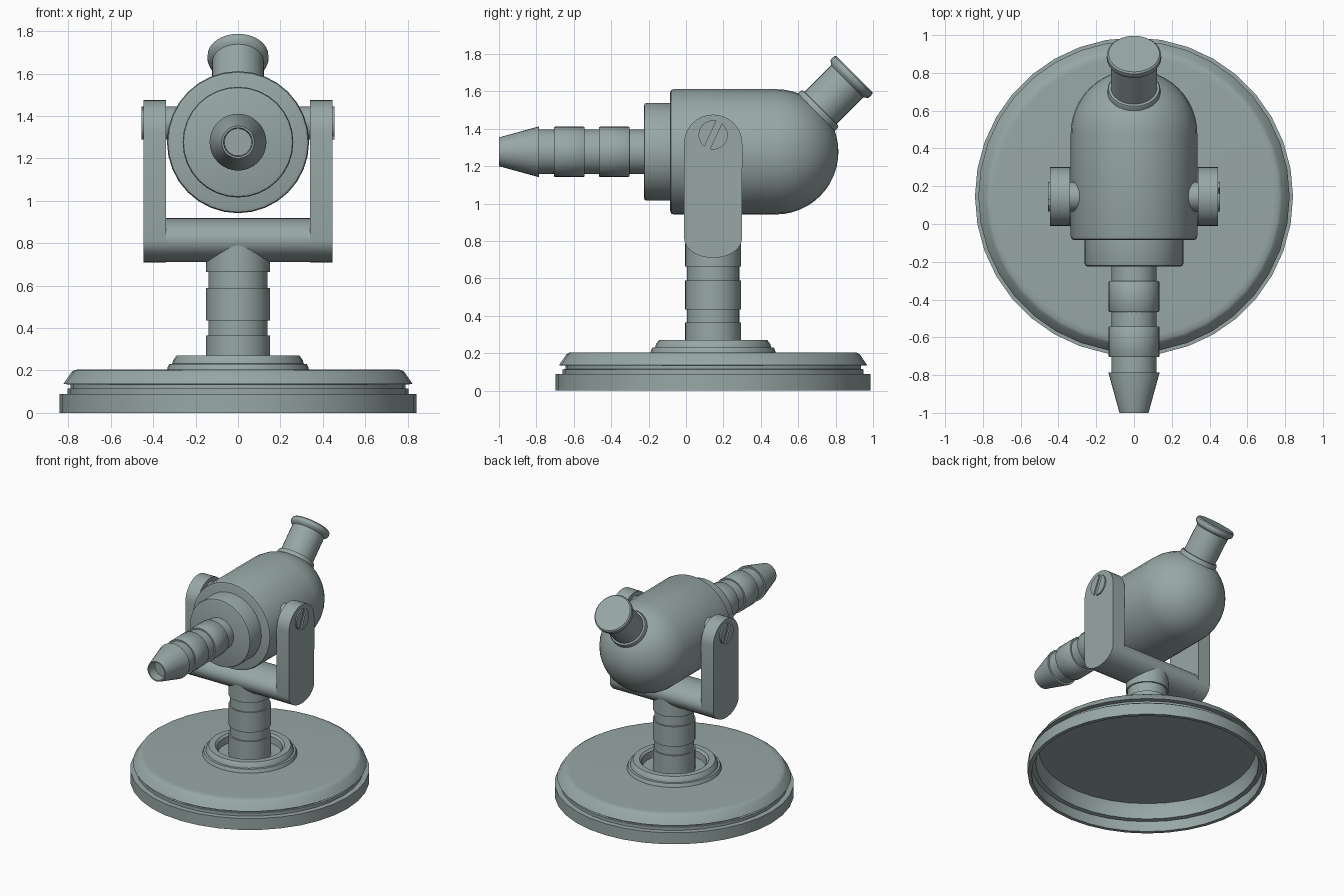
import bpy, bmesh
from math import sin, cos, pi, radians, acos
from mathutils import Vector

if "Cube" in bpy.data.objects:
    bpy.data.objects.remove(bpy.data.objects["Cube"])

YC = 0.145      # y of the stand axis
ZC = 1.277      # height of the barrel axis

# Grey-green painted metal
PAINT = bpy.data.materials.new("grey_green_paint")
PAINT.diffuse_color = (0.31, 0.39, 0.38, 1)
PAINT.use_nodes = True
PAINT.node_tree.nodes["Principled BSDF"].inputs["Base Color"].default_value = PAINT.diffuse_color


def finish(name, bm, angle=38):
    bmesh.ops.remove_doubles(bm, verts=bm.verts, dist=1e-5)
    bmesh.ops.recalc_face_normals(bm, faces=bm.faces)
    me = bpy.data.meshes.new(name)
    bm.to_mesh(me)
    bm.free()
    me.materials.append(PAINT)
    ob = bpy.data.objects.new(name, me)
    bpy.context.collection.objects.link(ob)
    bpy.ops.object.select_all(action='DESELECT')
    ob.select_set(True)
    bpy.context.view_layer.objects.active = ob
    bpy.ops.object.shade_smooth_by_angle(angle=radians(angle))
    return ob


def lathe(name, profile, origin, axis=(0, 0, 1), sides=32, closed=False):
    """Spin (radius, distance along axis) points around the axis."""
    q = Vector(axis).to_track_quat('Z', 'Y')
    bm = bmesh.new()
    rings = []
    for r, t in profile:
        rings.append([bm.verts.new(Vector(origin) + q @ Vector(
            (r * cos(2 * pi * i / sides), r * sin(2 * pi * i / sides), t)))
            for i in range(sides)])
    if closed:
        rings.append(rings[0])
    for a, b in zip(rings, rings[1:]):
        for i in range(sides):
            j = (i + 1) % sides
            bm.faces.new((a[i], a[j], b[j], b[i]))
    return finish(name, bm)


def prism(name, outline, x0, x1):
    """Extrude a (y, z) outline from x0 to x1."""
    bm = bmesh.new()
    face = bm.faces.new([bm.verts.new((x0, y, z)) for y, z in outline])
    new = bmesh.ops.extrude_face_region(bm, geom=[face])['geom']
    bmesh.ops.translate(bm, vec=(x1 - x0, 0, 0),
                        verts=[v for v in new if isinstance(v, bmesh.types.BMVert)])
    return finish(name, bm)


def arc(cy, cz, ry, rz, a0, a1, n):
    return [(cy + ry * cos(a0 + (a1 - a0) * i / n), cz + rz * sin(a0 + (a1 - a0) * i / n))
            for i in range(n + 1)]


# Base: hollow dished plate with stepped rim
lathe("base_plate", [
    (0, 0.205), (0.74, 0.205), (0.77, 0.203), (0.785, 0.193), (0.824, 0.136), (0.79, 0.134),
    (0.79, 0.115), (0.804, 0.114), (0.804, 0.09), (0.842, 0.089), (0.842, 0), (0.815, 0),
    (0.815, 0.08), (0.785, 0.085), (0.78, 0.16), (0.765, 0.198), (0, 0.198)],
    (0, YC, 0), sides=36)

# Raised collar around the post
lathe("base_collar", [
    (0.335, 0.203), (0.33, 0.22), (0.325, 0.23), (0.31, 0.232), (0.305, 0.25), (0.29, 0.27),
    (0.245, 0.27), (0.23, 0.255), (0.225, 0.203)], (0, YC, 0), closed=True)

# Ribbed post
lathe("post", [
    (0, 0.2), (0.15, 0.2), (0.15, 0.365), (0.14, 0.365), (0.14, 0.435), (0.15, 0.435),
    (0.15, 0.59), (0.14, 0.59), (0.14, 0.665), (0.15, 0.665), (0.15, 0.8), (0, 0.8)],
    (0, YC, 0))

# Yoke: oval crossbar and two round-ended arms
prism("yoke_crossbar", arc(YC, 0.815, 0.155, 0.104, 0, 2 * pi * 31 / 32, 31), -0.36, 0.36)
arm = arc(YC, 1.32, 0.156, 0.156, 0, pi, 16) + arc(YC, 0.815, 0.155, 0.105, pi, 2 * pi, 16)
for side, s in (("right", 1), ("left", -1)):
    prism(f"yoke_arm_{side}", arm, s * 0.34, s * 0.445)
    # Pivot rod into the body
    lathe(f"pivot_{side}", [(0, 0.2), (0.078, 0.2), (0.078, 0.43), (0, 0.43)],
          (0, YC, 1.367), (s, 0, 0))
    # Slotted screw head: two half discs with a gap between
    gap = acos(0.016 / 0.078)
    tilt = radians(-25) * s
    for k, turn in enumerate((tilt, tilt + pi)):
        prism(f"screw_half_{side}_{k + 1}",
              arc(YC, 1.367, 0.078, 0.078, turn - gap, turn + gap, 14), s * 0.42, s * 0.455)

# Main body: cylinder with a domed back
dome = arc(0, 0.48, 0.335, 0.335, 0, pi / 2, 12)
dome[-1] = (0, dome[-1][1])
lathe("body", [(0, -0.085), (0.315, -0.085), (0.33, -0.08), (0.335, -0.066)] + dome,
      (0, 0, ZC), (0, 1, 0))

# Front neck disc
lathe("front_neck", [(0, -0.225), (0.246, -0.225), (0.257, -0.221), (0.261, -0.21),
                     (0.261, -0.07), (0, -0.07)], (0, 0, ZC), (0, 1, 0))

# Ribbed barrel with tapered, hollow nozzle
R, G = 0.134, 0.12
lathe("barrel", [
    (0, -0.2), (G, -0.2), (G, -0.303), (R - .003, -0.303), (R, -0.307), (R, -0.461),
    (R - .003, -0.465), (G, -0.465), (G, -0.543), (R - .003, -0.543), (R, -0.547), (R, -0.701),
    (R - .003, -0.705), (G, -0.705), (G, -0.785), (R, -0.785), (R, -0.792), (0.077, -1.0),
    (0.068, -1.0), (0.064, -0.93), (0, -0.93)], (0, 0, ZC), (0, 1, 0))

# Angled eyepiece on the dome
lathe("eyepiece", [
    (0, 0.2), (0.14, 0.2), (0.14, 0.32), (0.135, 0.331), (0.122, 0.333), (0.122, 0.532),
    (0.13, 0.539), (0.142, 0.55), (0.145, 0.562), (0.143, 0.58), (0.135, 0.588), (0, 0.588)],
    (0, 0.485, ZC), (0, 1, 1))
